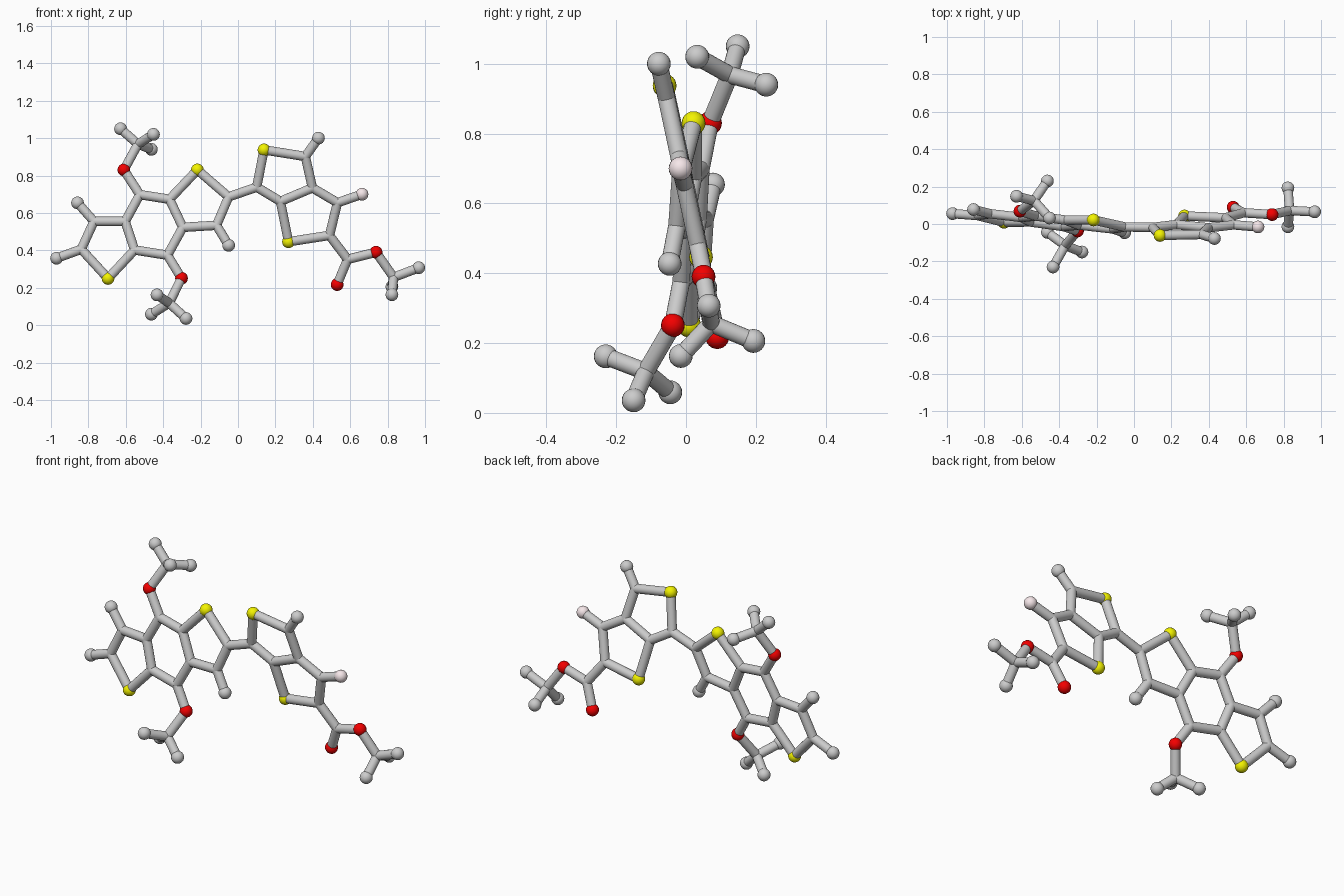
import bpy, bmesh
from mathutils import Vector, Matrix

if "Cube" in bpy.data.objects:
    bpy.data.objects.remove(bpy.data.objects["Cube"])

BALL_R, STICK_R = 0.034, 0.025


# The two fused ring systems are flat, slightly tilted plates: y follows from x and z
def left(x, z):
    return Vector((x, -0.104 - 0.12 * x + 0.12 * z, z))


def right(x, z):
    return Vector((x, 0.1415 - 0.01 * x - 0.215 * z, z))


P = {
    # left three-ring plate
    "S1": left(-0.695, 0.25), "Ca": left(-0.838, 0.406), "Ha": left(-0.97, 0.358),
    "Cb": left(-0.77, 0.555), "Hb": left(-0.858, 0.654), "Cc": left(-0.603, 0.555),
    "Cd": left(-0.553, 0.402), "Ce": left(-0.525, 0.698), "Cf": left(-0.366, 0.673),
    "Cg": left(-0.295, 0.523), "Ch": left(-0.377, 0.374), "S2": left(-0.217, 0.83),
    "Ci": left(-0.05, 0.686), "Cj": left(-0.115, 0.534), "Hj": left(-0.05, 0.427),
    # upper and lower side groups
    "O1": left(-0.61, 0.83), "Cu": Vector((-0.535, 0.125, 0.968)),
    "Hu1": Vector((-0.628, 0.148, 1.05)), "Hu2": Vector((-0.452, 0.032, 1.02)),
    "Hu3": Vector((-0.463, 0.23, 0.94)),
    "O2": left(-0.302, 0.251), "Cv": Vector((-0.368, -0.115, 0.118)),
    "Hv1": Vector((-0.433, -0.23, 0.162)), "Hv2": Vector((-0.463, -0.045, 0.059)),
    "Hv3": Vector((-0.278, -0.15, 0.036)),
    # right two-ring plate
    "Ck": right(0.10, 0.738), "S3": right(0.139, 0.937), "Cl": right(0.36, 0.902),
    "Hl": right(0.43, 1.0), "Cm": right(0.398, 0.734), "Cn": right(0.227, 0.662),
    "Co": right(0.532, 0.655), "F": right(0.663, 0.70), "Cp": right(0.489, 0.48),
    "S4": right(0.27, 0.446),
    # right tail
    "Cq": right(0.586, 0.352), "O3": right(0.53, 0.217), "O4": right(0.738, 0.39),
    "Cr": Vector((0.832, 0.072, 0.256)), "Hr1": Vector((0.823, -0.015, 0.163)),
    "Hr2": Vector((0.966, 0.065, 0.307)), "Hr3": Vector((0.823, 0.193, 0.206)),
}

# Chains of joined points for each group of sticks
STICKS = {
    "left_ring_sticks": ["S1 Ca Cb Cc Cd S1", "Cc Ce Cf Cg Ch Cd", "Cf S2 Ci Cj Cg",
                         "Ca Ha", "Cb Hb", "Cj Hj"],
    "upper_side_sticks": ["Ce O1 Cu Hu1", "Hu2 Cu Hu3"],
    "lower_side_sticks": ["Ch O2 Cv Hv1", "Hv2 Cv Hv3"],
    "bridge_stick": ["Ci Ck"],
    "right_ring_sticks": ["Ck S3 Cl Cm Cn Ck", "Cm Co Cp S4 Cn", "Cl Hl", "Co F"],
    "tail_sticks": ["Cp Cq O4 Cr Hr1", "Cq O3", "Hr2 Cr Hr3"],
}


def add_ball(bm, p, r):
    bmesh.ops.create_uvsphere(bm, u_segments=20, v_segments=12, radius=r,
                              matrix=Matrix.Translation(p))


def add_stick(bm, a, b):
    d = b - a
    rot = d.to_track_quat('Z', 'Y').to_matrix().to_4x4()
    bmesh.ops.create_cone(bm, cap_ends=True, segments=20, radius1=STICK_R,
                          radius2=STICK_R, depth=d.length,
                          matrix=Matrix.Translation((a + b) / 2) @ rot)


def finish(bm, name, color=None):
    for f in bm.faces:
        f.smooth = len(f.verts) <= 4
    me = bpy.data.meshes.new(name)
    bm.to_mesh(me)
    bm.free()
    ob = bpy.data.objects.new(name, me)
    bpy.context.collection.objects.link(ob)
    if color:
        mat = bpy.data.materials.new(name + "_color")
        mat.diffuse_color = color
        mat.use_nodes = True
        mat.node_tree.nodes["Principled BSDF"].inputs["Base Color"].default_value = mat.diffuse_color
        me.materials.append(mat)


# Sticks with rounded carbon joints
for name, chains in STICKS.items():
    bm = bmesh.new()
    joints = set()
    for chain in chains:
        keys = chain.split()
        joints.update(k for k in keys if k[0] == "C")
        for a, b in zip(keys, keys[1:]):
            add_stick(bm, P[a], P[b])
    for k in sorted(joints):
        add_ball(bm, P[k], STICK_R)
    finish(bm, name)

# Larger balls, grouped by colour
for letter, name, color in (("H", "grey_end_balls", None),
                            ("S", "yellow_balls", (0.9, 0.9, 0.0, 1)),
                            ("O", "red_balls", (0.9, 0.0, 0.0, 1)),
                            ("F", "pink_ball", (0.92, 0.8, 0.82, 1))):
    bm = bmesh.new()
    for k, p in P.items():
        if k[0] == letter:
            add_ball(bm, p, BALL_R)
    finish(bm, name, color)
